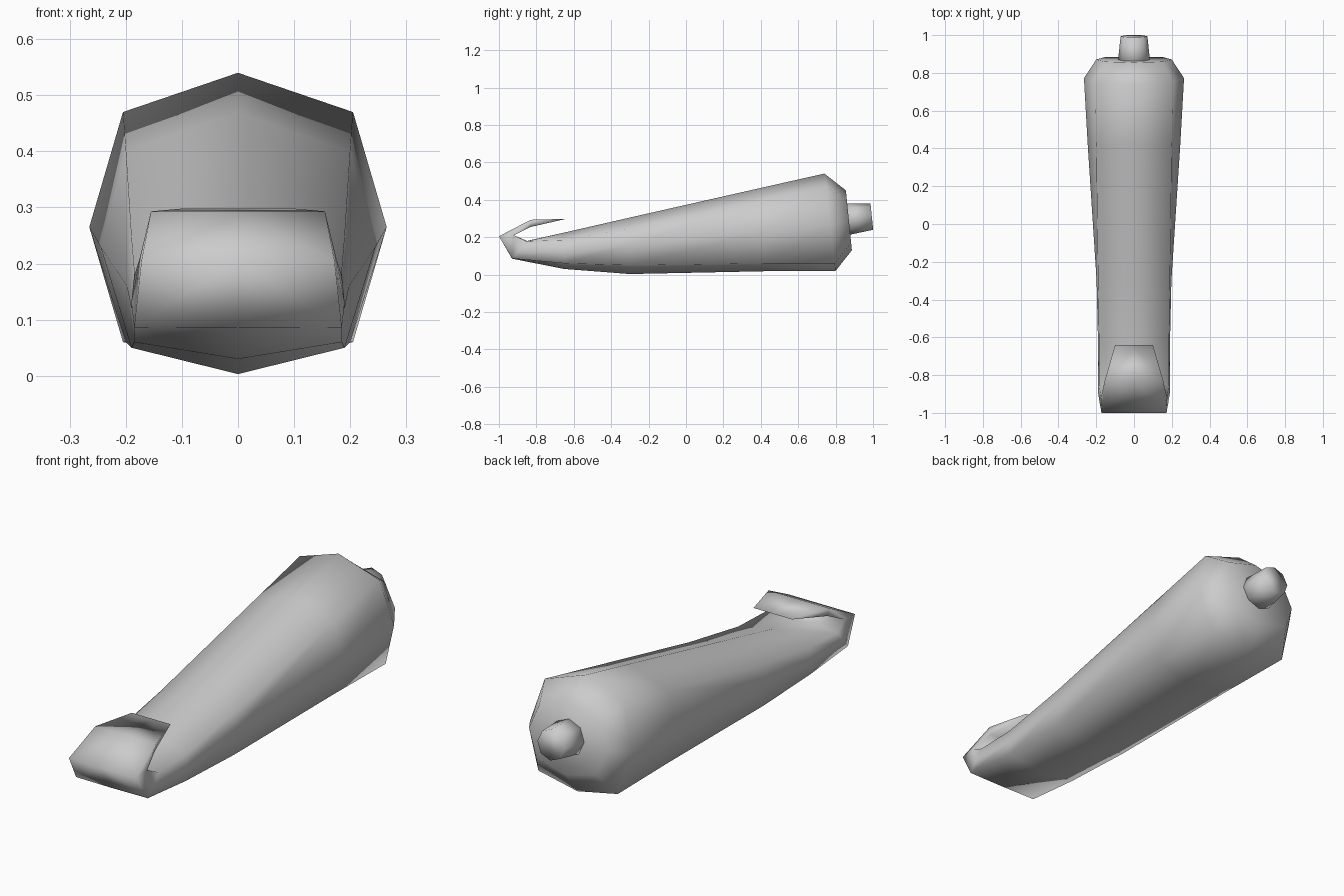
import bpy, bmesh, math
from mathutils import Matrix

cube = bpy.data.objects.get("Cube")
if cube:
    bpy.data.objects.remove(cube)

grey = bpy.data.materials.new("plain_grey")
grey.use_nodes = True
colour = (0.6, 0.6, 0.6, 1)
grey.diffuse_color = colour
grey.node_tree.nodes["Principled BSDF"].inputs["Base Color"].default_value = colour


def finish(name, bm):
    """Turn a bmesh into a smooth shaded object."""
    bmesh.ops.recalc_face_normals(bm, faces=bm.faces)
    for f in bm.faces:
        f.smooth = True
    mesh = bpy.data.meshes.new(name)
    bm.to_mesh(mesh)
    bm.free()
    mesh.materials.append(grey)
    obj = bpy.data.objects.new(name, mesh)
    bpy.context.collection.objects.link(obj)
    return obj


# Body: half rings of five points from top to bottom, mirrored across x
# (top y, bottom y, side half width, shoulder half width, five heights)
rings = [
    (0.855, 0.887, 0.20, 0.155, (0.45, 0.405, 0.29, 0.17, 0.13)),
    (0.74, 0.80, 0.265, 0.205, (0.54, 0.47, 0.265, 0.06, 0.02)),
    (0.42, 0.42, 0.245, 0.20, (0.468, 0.40, 0.23, 0.06, 0.018)),
    (-0.30, -0.30, 0.198, 0.19, (0.305, 0.245, 0.16, 0.05, 0.003)),
    (-0.65, -0.65, 0.19, 0.185, (0.225, 0.185, 0.12, 0.06, 0.03)),
    (-0.85, -0.93, 0.19, 0.185, (0.18, 0.178, 0.13, 0.086, 0.085)),
]
bm = bmesh.new()
loops = []
for top_y, low_y, side, shoulder, heights in rings:
    widths = (0, shoulder, side, shoulder, 0)
    loops.append([
        bm.verts.new((w, top_y + (low_y - top_y) * (heights[0] - z) / (heights[0] - heights[4]), z))
        for w, z in zip(widths, heights)])
for a, b in zip(loops, loops[1:]):
    for i in range(4):
        bm.faces.new((a[i], a[i + 1], b[i + 1], b[i]))

# Rear end face
bm.faces.new(loops[0])

# Folded lip: strips from the upper front edge, round the fold, to the lower edge
lip = [(0.175, -0.92, 0.21), (0.15, -0.83, 0.255), (0.10, -0.64, 0.298),
       (0.155, -0.83, 0.293), (0.172, -1.0, 0.205)]
end = loops[-1]
centre = [end[0]] + [bm.verts.new((0, y, z)) for w, y, z in lip] + [end[4]]
edge = [end[1]] + [bm.verts.new(p) for p in lip] + [end[3]]
for i in range(len(edge) - 1):
    bm.faces.new((centre[i], centre[i + 1], edge[i + 1], edge[i]))

# Lip side walls
upper, crook, under, tip, over, nose, lower = edge
for wall in ((under, tip, over), (crook, under, over, nose),
             (crook, nose, lower, end[2]), (upper, crook, end[2])):
    bm.faces.new(wall)

bmesh.ops.mirror(bm, geom=bm.verts[:] + bm.edges[:] + bm.faces[:],
                 matrix=Matrix.Identity(4), axis='X', merge_dist=0.0005)
# Dissolve the seam across the rear end face
bm.edges.ensure_lookup_table()
seam = [e for e in bm.edges if all(abs(v.co.x) < 0.001 and v.co.y > 0.83 for v in e.verts)]
bmesh.ops.dissolve_edges(bm, edges=seam, use_verts=False)
finish("body", bm)

# Nozzle: tapered eight sided plug, tilted slightly down
bm = bmesh.new()
bmesh.ops.create_cone(bm, cap_ends=True, segments=8, radius1=0.088, radius2=0.071, depth=0.16)
nozzle = finish("nozzle", bm)
nozzle.location = (0, 0.914, 0.302)
nozzle.rotation_euler = (math.radians(-84), 0, 0)
